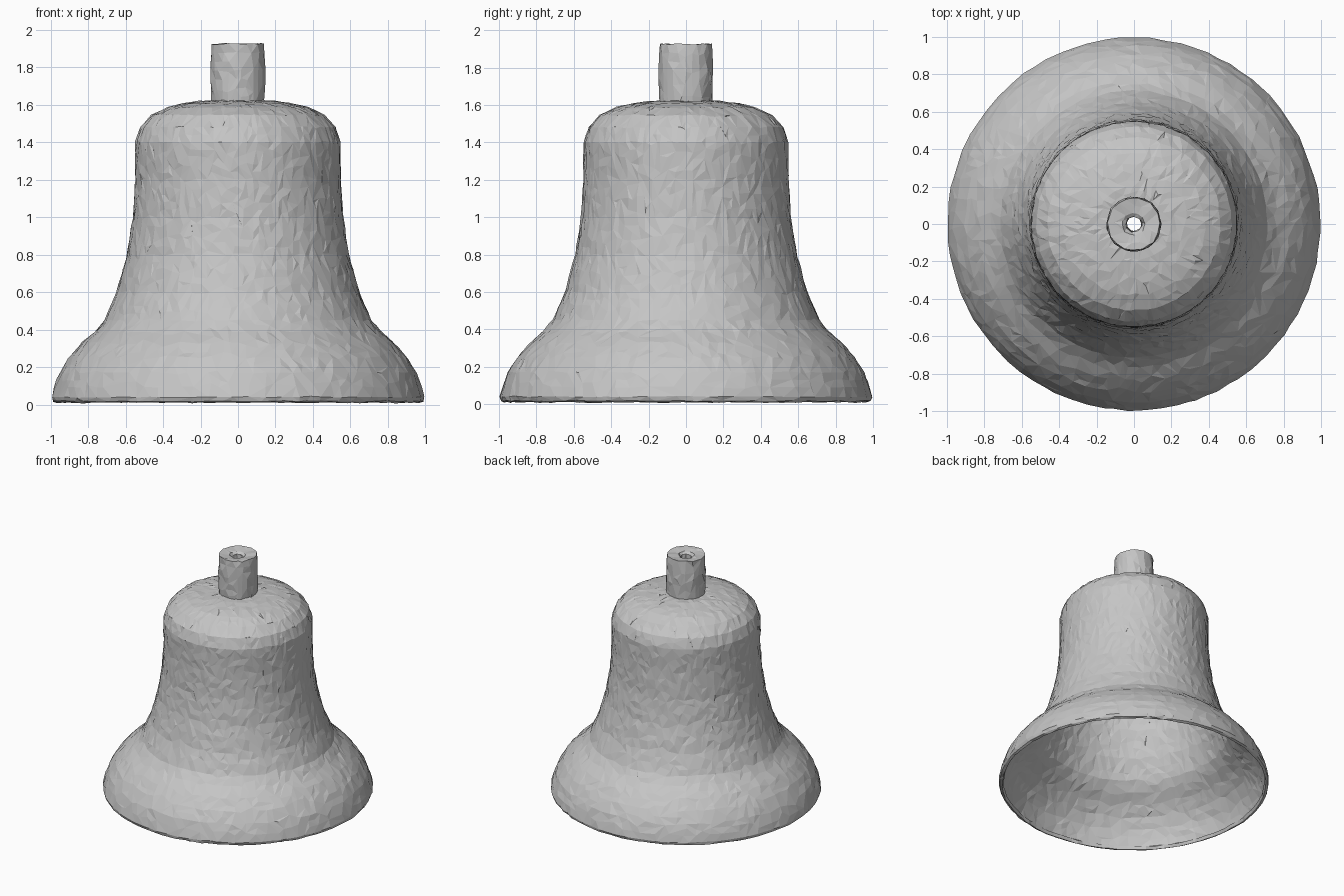
import bpy, bmesh, math, random

random.seed(4)
cube = bpy.data.objects.get("Cube")
if cube:
    bpy.data.objects.remove(cube)

# Weathered grey metal
metal = bpy.data.materials.new("grey metal")
metal.use_nodes = True
grey = (0.56, 0.56, 0.56, 1)
metal.diffuse_color = grey
metal.node_tree.nodes["Principled BSDF"].inputs["Base Color"].default_value = grey


def resample(points, step):
    """Split an open profile into spans no longer than step."""
    out = []
    for (r0, z0), (r1, z1) in zip(points, points[1:]):
        n = max(1, round(math.hypot(r1 - r0, z1 - z0) / step))
        out += [(r0 + (r1 - r0) * i / n, z0 + (z1 - z0) * i / n) for i in range(n)]
    return out + points[-1:]


def rough_lathe(name, profile, segments, step, rough, keep):
    """Revolve a profile into an unevenly faceted skin."""
    bm = bmesh.new()
    rings = []
    for r, z in resample(profile, step):
        ring = []
        for s in range(segments):
            a = math.tau * (s + random.uniform(-0.25, 0.25)) / segments
            rr = r + random.uniform(-rough, rough)
            zz = max(0, z + random.uniform(-rough, rough))
            ring.append(bm.verts.new((rr * math.cos(a), rr * math.sin(a), zz)))
        rings.append(ring)
    for upper, lower in zip(rings, rings[1:]):
        for s in range(segments):
            t = (s + 1) % segments
            bm.faces.new((upper[s], lower[s], lower[t], upper[t]))
    # Thin out crowded points near the axis
    bmesh.ops.remove_doubles(bm, verts=bm.verts, dist=step * 0.4)
    bmesh.ops.triangulate(bm, faces=bm.faces)
    mesh = bpy.data.meshes.new(name)
    bm.to_mesh(mesh)
    bm.free()
    mesh.materials.append(metal)
    obj = bpy.data.objects.new(name, mesh)
    bpy.context.collection.objects.link(obj)
    # Irregular facets
    facets = obj.modifiers.new("facets", "DECIMATE")
    facets.ratio = keep
    return obj


# Flared hollow body from crown to rolled lip
body = [(0.13, 1.622), (0.2, 1.62), (0.3, 1.605), (0.38, 1.585), (0.46, 1.545),
        (0.52, 1.48), (0.547, 1.4), (0.548, 1.2), (0.56, 1.0), (0.592, 0.8),
        (0.647, 0.6), (0.712, 0.45), (0.762, 0.39), (0.832, 0.33), (0.902, 0.25),
        (0.952, 0.17), (0.982, 0.09), (0.995, 0.04), (0.988, 0.018), (0.97, 0.01)]
bell = rough_lathe("bell_body", body, 128, 0.04, 0.0035, 0.45)
wall = bell.modifiers.new("wall", "SOLIDIFY")
wall.thickness = 0.026
wall.offset = -1

# Hanging stem pierced from end to end
stem = [(0.042, 1.59), (0.042, 1.9), (0.06, 1.918), (0.14, 1.925),
        (0.146, 1.78), (0.141, 1.6)]
rough_lathe("hanging_stem", stem, 26, 0.05, 0.004, 0.6)
